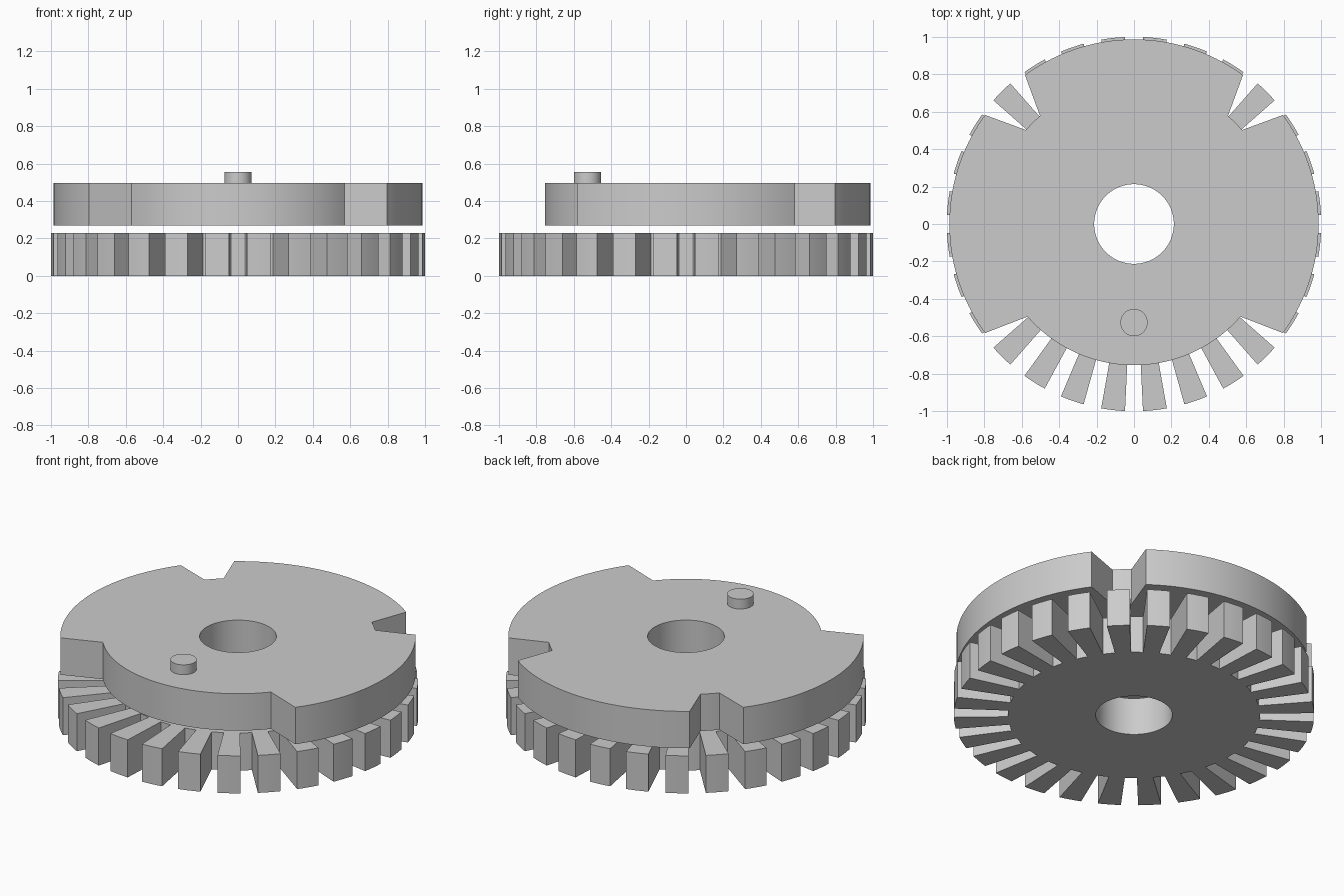
import bpy
import bmesh
from math import cos, sin, radians, ceil

cube = bpy.data.objects.get("Cube")
if cube:
    bpy.data.objects.remove(cube, do_unlink=True)

grey = bpy.data.materials.new("matte_grey")
grey.use_nodes = True
COLOUR = (0.6, 0.6, 0.6, 1)
grey.diffuse_color = COLOUR
grey.node_tree.nodes["Principled BSDF"].inputs["Base Color"].default_value = COLOUR


def arc(radius, start, end, step=2.0):
    """Points along an arc, angles in degrees."""
    n = max(1, ceil(abs(end - start) / step))
    angles = [radians(start + (end - start) * i / n) for i in range(n + 1)]
    return [(radius * cos(a), radius * sin(a)) for a in angles]


def circle(radius, step=4.0):
    return arc(radius, 0, 360, step)[:-1]


def extrude_profile(name, loops, bottom, top, centre=(0, 0)):
    """Filled flat outline (later loops are holes) extruded from bottom to top."""
    curve = bpy.data.curves.new(name + "_profile", "CURVE")
    curve.dimensions = "2D"
    curve.fill_mode = "BOTH"
    curve.extrude = (top - bottom) / 2
    for loop in loops:
        spline = curve.splines.new("POLY")
        spline.points.add(len(loop) - 1)
        for point, (x, y) in zip(spline.points, loop):
            point.co = (x, y, 0, 1)
        spline.use_cyclic_u = True
    helper = bpy.data.objects.new(name + "_profile", curve)
    bpy.context.collection.objects.link(helper)
    graph = bpy.context.evaluated_depsgraph_get()
    mesh = bpy.data.meshes.new_from_object(helper.evaluated_get(graph))
    bpy.data.objects.remove(helper, do_unlink=True)

    # weld caps to walls
    bm = bmesh.new()
    bm.from_mesh(mesh)
    bmesh.ops.remove_doubles(bm, verts=bm.verts, dist=0.0005)
    bmesh.ops.recalc_face_normals(bm, faces=bm.faces)
    bm.to_mesh(mesh)
    bm.free()
    mesh.name = name
    mesh.materials.clear()
    mesh.materials.append(grey)

    obj = bpy.data.objects.new(name, mesh)
    obj.location = (centre[0], centre[1], (bottom + top) / 2)
    bpy.context.collection.objects.link(obj)
    bpy.ops.object.select_all(action="DESELECT")
    obj.select_set(True)
    bpy.context.view_layer.objects.active = obj
    bpy.ops.object.shade_smooth_by_angle(angle=radians(20))
    return obj


HOLE = 0.213

# Toothed wheel: radial teeth with slots between them
TEETH = 28
pitch = 360 / TEETH
half_tooth = pitch * 2 / 7
wheel = []
for i in range(TEETH):
    mid = (i + 0.5) * pitch
    wheel += arc(1.001, mid - half_tooth, mid + half_tooth)
    wheel += arc(0.70, mid + half_tooth, mid + pitch - half_tooth)
extrude_profile("toothed_wheel", [wheel, circle(HOLE)], 0, 0.23)

# Cam plate: three wide lobes, two flared notches, one low front lobe
RIM = 0.987
plate = (arc(RIM, -36.2, 36.2) + arc(0.766, 41, 49)
         + arc(RIM, 53.8, 126.2) + arc(0.766, 131, 139)
         + arc(RIM, 143.8, 216.2) + arc(0.755, 221, 319))
extrude_profile("cam_plate", [plate, circle(HOLE)], 0.27, 0.496)

# Small drive pin on the plate
extrude_profile("drive_pin", [circle(0.073, 10)], 0.496, 0.556, (0, -0.527))
